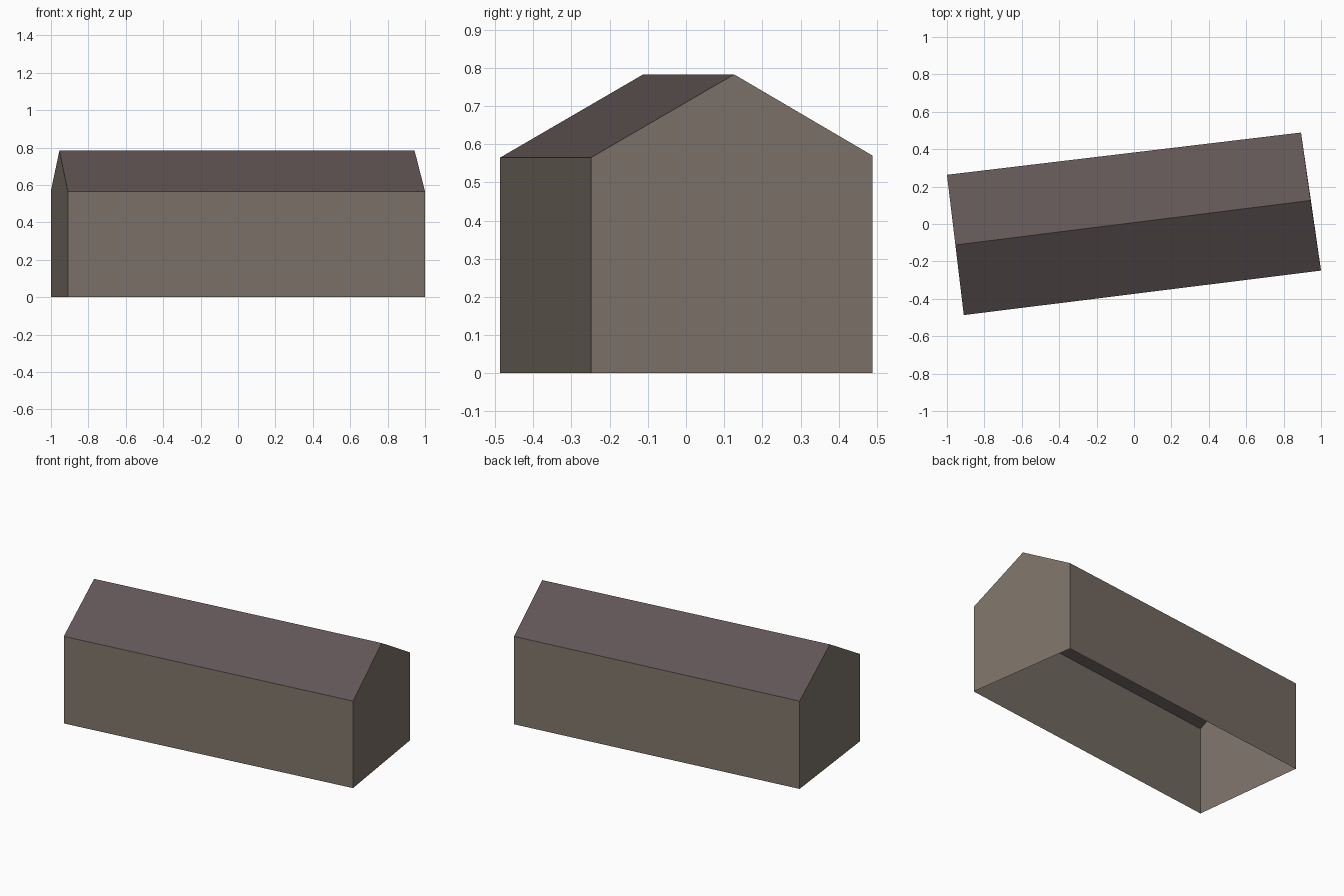
import bpy
from mathutils import Vector

cube = bpy.data.objects.get("Cube")
if cube:
    bpy.data.objects.remove(cube, do_unlink=True)


def make_material(name, colour):
    mat = bpy.data.materials.new(name)
    mat.use_nodes = True
    mat.diffuse_color = (*colour, 1)
    mat.node_tree.nodes["Principled BSDF"].inputs["Base Color"].default_value = (*colour, 1)
    return mat


def make_object(name, verts, faces, mat):
    mesh = bpy.data.meshes.new(name)
    mesh.from_pydata(verts, [], faces)
    mesh.materials.append(mat)
    mesh.update()
    obj = bpy.data.objects.new(name, mesh)
    bpy.context.collection.objects.link(obj)
    return obj


wall_colour = make_material("warm grey wall", (0.21, 0.176, 0.144))
roof_colour = make_material("dark brown roof", (0.122, 0.092, 0.093))

# Footprint, counterclockwise from the front right corner
footprint = [(-0.91, -0.487), (1.0, -0.249), (0.893, 0.489), (-1.0, 0.263)]
eaves = [0.565, 0.565, 0.57, 0.57]
base = [Vector((x, y, 0)) for x, y in footprint]
top = [Vector((x, y, z)) for (x, y), z in zip(footprint, eaves)]

# Ridge ends above the middle of each gable
ridge_height = 0.783
ridge = [Vector((-0.955, -0.112, ridge_height)), Vector((0.944, 0.126, ridge_height))]

# Long walls and pentagonal gables, open underneath
make_object("walls", base + top + ridge,
            [(0, 1, 5, 4), (1, 2, 6, 9, 5), (2, 3, 7, 6), (3, 0, 4, 8, 7)], wall_colour)

# Two roof slopes meeting at the ridge
make_object("roof", top + ridge, [(0, 1, 5, 4), (2, 3, 4, 5)], roof_colour)
